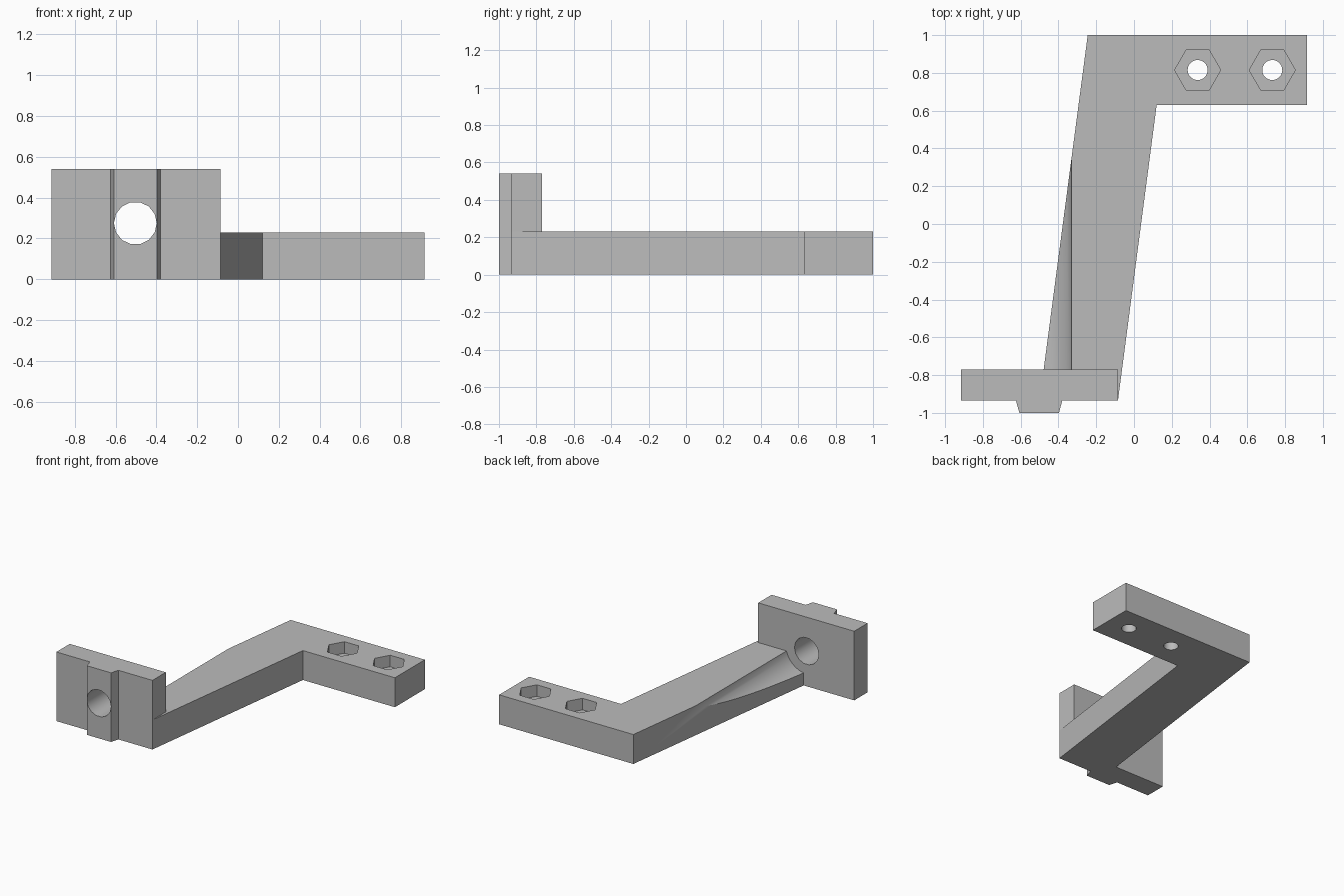
import bpy, bmesh, math
from mathutils import Matrix, Vector

cube = bpy.data.objects.get("Cube")
if cube:
    bpy.data.objects.remove(cube, do_unlink=True)

grey = bpy.data.materials.new("plain grey")
grey.use_nodes = True
colour = (0.5, 0.5, 0.5, 1)
grey.diffuse_color = colour
grey.node_tree.nodes["Principled BSDF"].inputs["Base Color"].default_value = colour


def add_object(name, bm):
    bmesh.ops.recalc_face_normals(bm, faces=bm.faces)
    mesh = bpy.data.meshes.new(name)
    bm.to_mesh(mesh)
    bm.free()
    mesh.materials.append(grey)
    obj = bpy.data.objects.new(name, mesh)
    bpy.context.collection.objects.link(obj)
    return obj


def slab(name, outline, height):
    """Extrude a plan outline up from the ground."""
    bm = bmesh.new()
    face = bm.faces.new([bm.verts.new((x, y, 0)) for x, y in outline])
    top = bmesh.ops.extrude_face_region(bm, geom=[face])["geom"]
    bmesh.ops.translate(bm, vec=(0, 0, height),
                        verts=[v for v in top if isinstance(v, bmesh.types.BMVert)])
    return add_object(name, bm)


def rod(name, start, end, radius, sides):
    """Prism or cylinder between two points, used as a cutter."""
    start, end = Vector(start), Vector(end)
    axis = end - start
    turn = Matrix.Rotation(math.pi / 2, 4, 'X') if abs(axis.y) > abs(axis.z) else Matrix()
    # the first corner lies on +x
    bm = bmesh.new()
    ring = [bm.verts.new((radius * math.cos(math.tau * i / sides),
                          radius * math.sin(math.tau * i / sides), 0)) for i in range(sides)]
    face = bm.faces.new(ring)
    bmesh.ops.transform(bm, matrix=Matrix.Translation(start) @ turn, verts=bm.verts)
    far = bmesh.ops.extrude_face_region(bm, geom=[face])["geom"]
    bmesh.ops.translate(bm, vec=axis, verts=[v for v in far if isinstance(v, bmesh.types.BMVert)])
    obj = add_object(name, bm)
    obj.hide_render = True
    return obj


def combine(target, other, operation):
    mod = target.modifiers.new(operation.lower(), 'BOOLEAN')
    mod.operation, mod.solver, mod.object = operation, 'EXACT', other
    bpy.ops.object.select_all(action='DESELECT')
    bpy.context.view_layer.objects.active = target
    target.select_set(True)
    bpy.ops.object.modifier_apply(modifier=mod.name)
    bpy.data.objects.remove(other, do_unlink=True)


# Slanted arm with the foot at its back end
bracket = slab("bracket", [(-0.50, -0.935), (-0.085, -0.935), (0.12, 0.63),
                           (0.915, 0.63), (0.915, 1.0), (-0.245, 1.0)], 0.23)

# Clearance groove along the arm, in line with the plate hole
hole_x, hole_z = -0.503, 0.275
combine(bracket, rod("groove_cutter", (hole_x, -0.775, hole_z), (hole_x, 0.8, hole_z), 0.179, 64),
        'DIFFERENCE')

# Upright plate with a tapered locating ridge on its front
plate = slab("plate", [(-0.915, -0.935), (-0.625, -0.935), (-0.607, -1.0), (-0.397, -1.0),
                       (-0.38, -0.935), (-0.085, -0.935), (-0.085, -0.77), (-0.915, -0.77)], 0.54)
combine(bracket, plate, 'UNION')
combine(bracket, rod("hole_cutter", (hole_x, -1.1, hole_z), (hole_x, -0.7, hole_z), 0.105, 14),
        'DIFFERENCE')

# Hexagonal nut pockets with bolt holes through the foot
for x in (0.337, 0.732):
    combine(bracket, rod("pocket_cutter", (x, 0.815, 0.14), (x, 0.815, 0.3), 0.122, 6), 'DIFFERENCE')
    combine(bracket, rod("bolt_cutter", (x, 0.815, -0.1), (x, 0.815, 0.3), 0.053, 32), 'DIFFERENCE')

bpy.ops.object.shade_smooth_by_angle(angle=math.radians(30))
